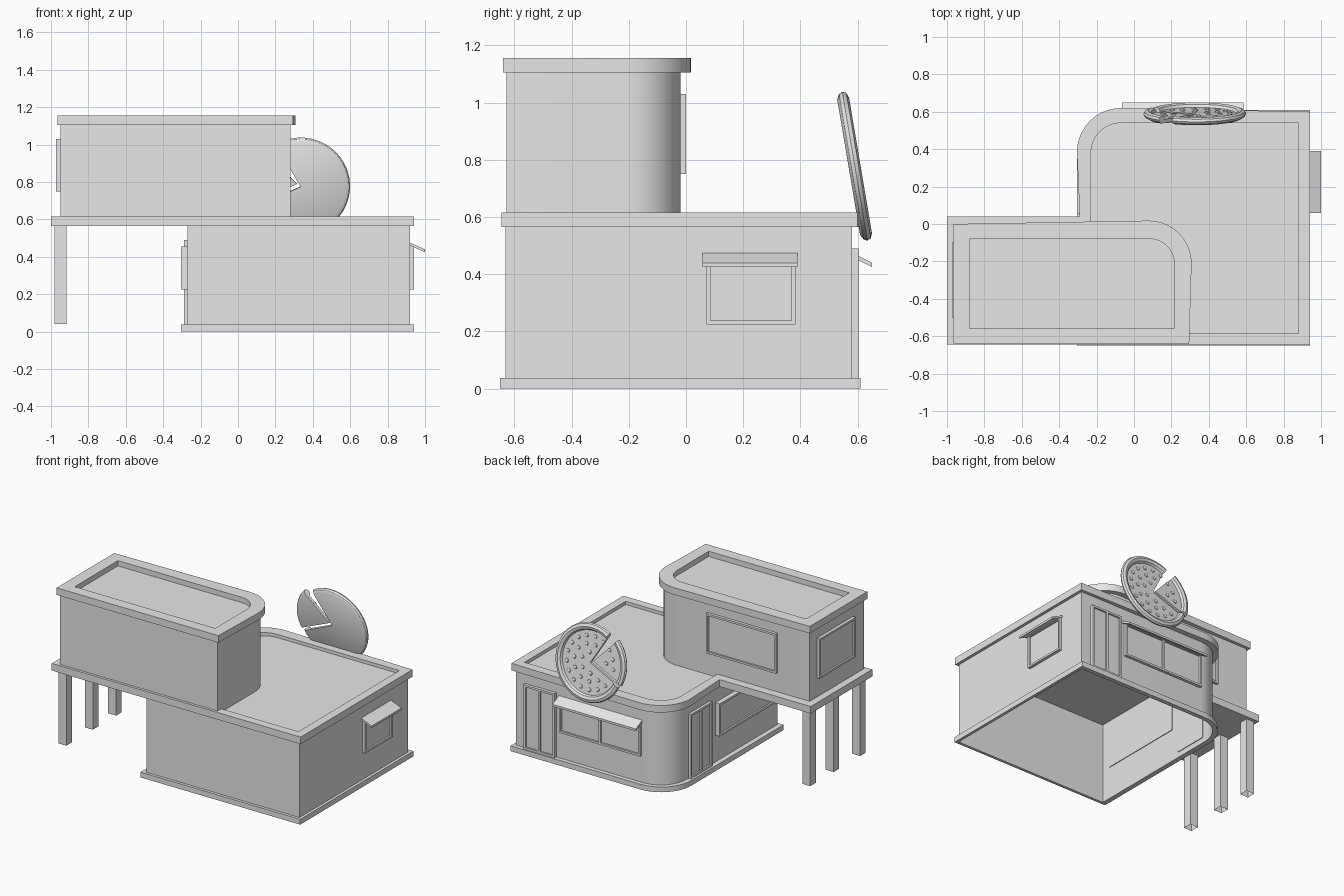
import bpy, bmesh
from math import sin, cos, radians
from mathutils import Matrix, Vector

cube = bpy.data.objects.get("Cube")
if cube:
    bpy.data.objects.remove(cube, do_unlink=True)

grey = bpy.data.materials.new("plain_grey")
grey.use_nodes = True
grey.diffuse_color = (0.8, 0.8, 0.8, 1)
grey.node_tree.nodes["Principled BSDF"].inputs["Base Color"].default_value = (0.8, 0.8, 0.8, 1)


def finish(name, bm, recalc=True):
    if recalc:
        bmesh.ops.recalc_face_normals(bm, faces=bm.faces)
    mesh = bpy.data.meshes.new(name)
    bm.to_mesh(mesh)
    bm.free()
    mesh.materials.append(grey)
    mesh.polygons.foreach_set("use_smooth", [True] * len(mesh.polygons))
    mesh.set_sharp_from_angle(angle=radians(30))
    obj = bpy.data.objects.new(name, mesh)
    bpy.context.collection.objects.link(obj)
    return obj


def basis(a, b, c, origin=(0, 0, 0)):
    return Matrix.Translation(origin) @ Matrix((a, b, c)).transposed().to_4x4()


def arc(cx, cy, r, a0, a1, n=10):
    angles = [radians(a0 + (a1 - a0) * i / n) for i in range(n + 1)]
    return [(cx + r * cos(a), cy + r * sin(a)) for a in angles]


def rect(x0, y0, x1, y1):
    return [(x0, y0), (x1, y0), (x1, y1), (x0, y1)]


def round_back(x0, y0, x1, y1, r, at_left):
    """Rectangle with one back corner rounded."""
    if at_left:
        return [(x0, y0), (x1, y0), (x1, y1)] + arc(x0 + r, y1 - r, r, 90, 180)
    return [(x0, y0), (x1, y0)] + arc(x1 - r, y1 - r, r, 0, 90) + [(x0, y1)]


def loop(bm, pts, z):
    return [bm.verts.new((x, y, z)) for x, y in pts]


def bridge(bm, low, high):
    n = len(low)
    for i in range(n):
        j = (i + 1) % n
        bm.faces.new((low[i], low[j], high[j], high[i]))


def fill(bm, loops):
    edges = []
    for lp in loops:
        for i, v in enumerate(lp):
            w = lp[(i + 1) % len(lp)]
            edges.append(bm.edges.get((v, w)) or bm.edges.new((v, w)))
    bmesh.ops.triangle_fill(bm, edges=edges, use_beauty=True)


def plate(name, outer, z0, z1, inners=(), floor=None, matrix=Matrix()):
    """Slab with recesses down to floor, or through holes when floor is None."""
    bm = bmesh.new()
    low, high = loop(bm, outer, z0), loop(bm, outer, z1)
    bridge(bm, low, high)
    tops, bottoms = [high], [low]
    for pts in inners:
        a, b = loop(bm, pts, z0 if floor is None else floor), loop(bm, pts, z1)
        bridge(bm, a, b)
        tops.append(b)
        if floor is None:
            bottoms.append(a)
        else:
            bm.faces.new(a)
    fill(bm, tops)
    fill(bm, bottoms)
    bm.transform(matrix)
    return finish(name, bm)


def tube(name, pts, z0, z1):
    """Open upright shell."""
    bm = bmesh.new()
    bridge(bm, loop(bm, pts, z0), loop(bm, pts, z1))
    return finish(name, bm, recalc=False)


# Ground floor
walls = round_back(-0.27, -0.63, 0.92, 0.58, 0.2, True)
tube("lower_walls", walls, 0, 0.575)
plate("base_trim", round_back(-0.305, -0.65, 0.94, 0.61, 0.235, True), 0, 0.037, [walls])
plate("lower_roof",
      [(-1, -0.645), (0.94, -0.645), (0.94, 0.6)] + arc(-0.07, 0.385, 0.235, 90, 180)
      + [(-0.29, 0.04), (-1, 0.04)],
      0.565, 0.615, [round_back(-0.23, -0.585, 0.88, 0.54, 0.16, True)], 0.592)

# Upper floor
tube("upper_walls", round_back(-0.95, -0.627, 0.28, -0.02, 0.19, False), 0.585, 1.11)
plate("upper_roof",
      [(-0.965, -0.64), (0.295, -0.64)] + arc(0.08, -0.21, 0.228, 0, 90) + [(-0.965, 0.0)],
      1.105, 1.155, [round_back(-0.88, -0.56, 0.215, -0.08, 0.13, False)], 1.118)

# Pillars under the overhang
for name, y in (("front", -0.6), ("middle", -0.305), ("back", -0.045)):
    tube(name + "_pillar", rect(-0.98, y, -0.918, y + 0.062), 0.04, 0.57)


# Windows and doors: local axes run along the wall, up, and outwards
BACK = lambda y: basis((1, 0, 0), (0, 0, 1), (0, 1, 0), (0, y, 0))
SIDE = lambda x, s: basis((0, 1, 0), (0, 0, 1), (s, 0, 0), (x, 0, 0))


def framed(name, u0, u1, z0, z1, panes, depth, matrix, rim=0.014):
    step = (u1 - u0 - rim) / panes
    holes = [rect(u0 + rim + i * step, z0 + rim, u0 + (i + 1) * step, z1 - rim)
             for i in range(panes)]
    plate(name, rect(u0, z0, u1, z1), -0.005, depth, holes, depth - 0.012, matrix)


framed("side_window", 0.072, 0.382, 0.225, 0.46, 1, 0.02, SIDE(0.92, 1))
framed("back_window", -0.06, 0.57, 0.225, 0.46, 2, 0.02, BACK(0.58))
framed("back_door", 0.605, 0.845, 0.037, 0.49, 2, 0.022, BACK(0.58))
framed("right_door", 0.12, 0.36, 0.037, 0.49, 2, 0.02, SIDE(-0.27, -1))
framed("right_window", -0.56, 0.06, 0.225, 0.455, 1, 0.035, SIDE(-0.27, -1))
framed("upper_back_window", -0.7, -0.155, 0.75, 1.03, 1, 0.02, BACK(-0.02))
framed("upper_right_window", -0.5, -0.1, 0.75, 1.03, 1, 0.022, SIDE(-0.95, -1))

# Sloping awnings
slope = [(0, 0.46), (0.08, 0.425), (0.08, 0.44), (0, 0.475)]
plate("side_awning", slope, 0.058, 0.39,
      matrix=basis((1, 0, 0), (0, 0, 1), (0, 1, 0), (0.92, 0, 0)))
plate("back_awning", slope, -0.065, 0.585,
      matrix=basis((0, 0.88, 0), (0, 0, 1), (1, 0, 0), (0, 0.58, 0)))

# Pizza sign leaning back above the rear wall
tilt = radians(9.6)
disc = basis((1, 0, 0), (0, -sin(tilt), cos(tilt)), (0, cos(tilt), sin(tilt)),
             (0.335, 0.588, 0.777))
section = [(0, -0.02), (0.24, -0.02), (0.258, -0.01), (0.264, 0.002), (0.258, 0.015),
           (0.24, 0.022), (0.222, 0.015), (0.214, 0), (0, 0)]


def sector(name, a0, a1, n, shift=(0, 0)):
    bm = bmesh.new()
    rows = []
    for i in range(n + 1):
        a = radians(a0 + (a1 - a0) * i / n)
        rows.append([bm.verts.new((shift[0] + r * cos(a), shift[1] + r * sin(a), t))
                     for r, t in section])
    for p, q in zip(rows, rows[1:]):
        for k in range(len(section) - 1):
            bm.faces.new((p[k], p[k + 1], q[k + 1], q[k]))
    bm.faces.new(rows[0])
    bm.faces.new(rows[-1])
    bmesh.ops.remove_doubles(bm, verts=bm.verts, dist=0.0001)
    bm.transform(disc)
    finish(name, bm)


sector("pizza_sign", -156, 120, 40)
sector("pizza_slice", 134, 204, 12, (-0.02, 0.015))

# Toppings in rings, kept clear of the cuts
bm = bmesh.new()
for radius, count in ((0.07, 6), (0.125, 11), (0.18, 17)):
    for i in range(count):
        a = 360 * i / count + 300 * radius
        if min(abs(a % 360 - 127), abs(a % 360 - 204)) * radius < 1.3:
            continue
        spot = Vector((radius * cos(radians(a)), radius * sin(radians(a)), 0))
        bmesh.ops.create_uvsphere(
            bm, u_segments=10, v_segments=6, radius=0.014,
            matrix=disc @ Matrix.Translation(spot) @ Matrix.Diagonal((1, 1, 0.6, 1)))
finish("pizza_toppings", bm)
